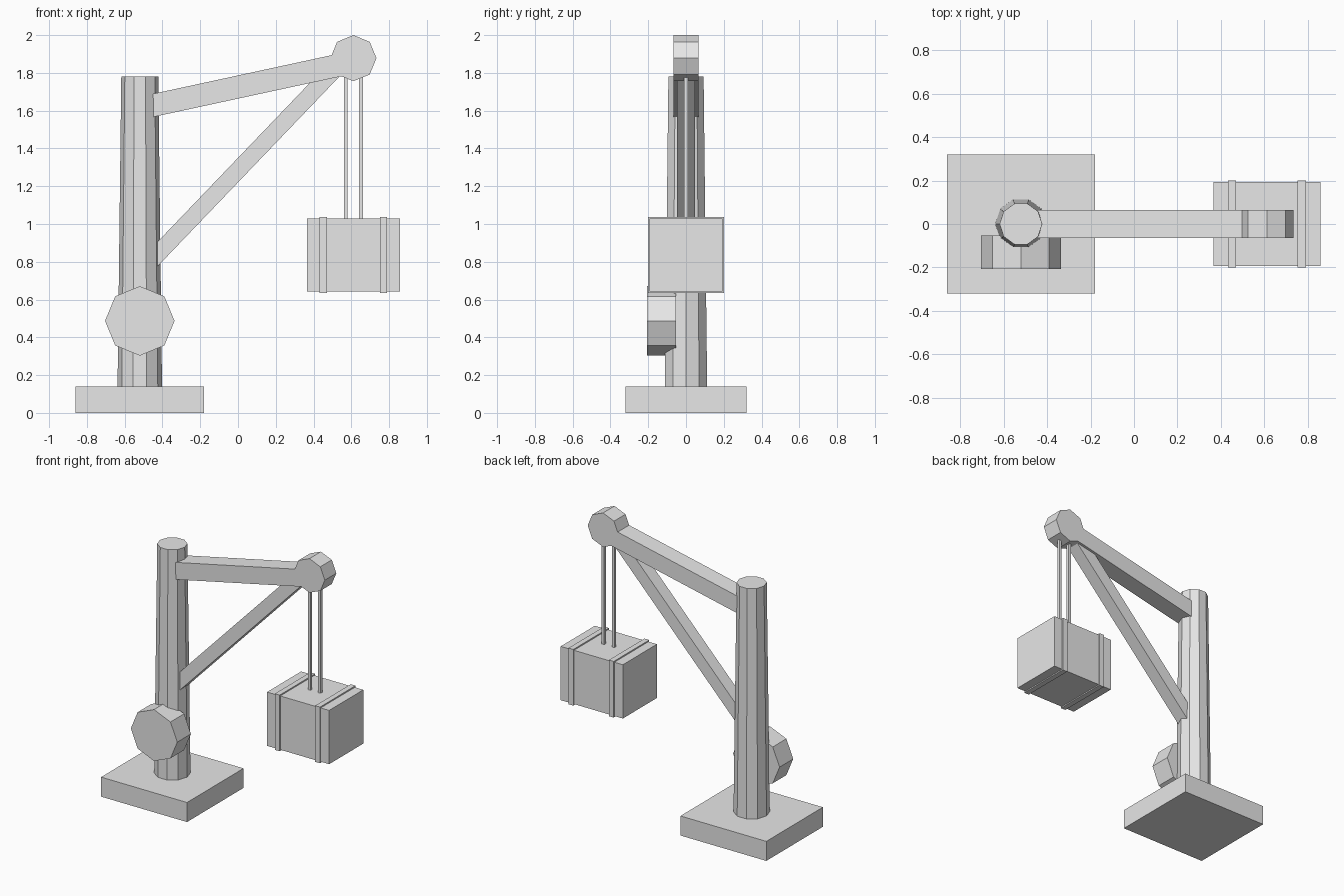
import bpy
import math
from mathutils import Vector

if "Cube" in bpy.data.objects:
    bpy.data.objects.remove(bpy.data.objects["Cube"])

GREY = (0.8, 0.8, 0.8, 1)
grey = bpy.data.materials.new("light_grey")
grey.use_nodes = True
grey.diffuse_color = GREY
grey.node_tree.nodes["Principled BSDF"].inputs["Base Color"].default_value = GREY


def finish(name):
    obj = bpy.context.object
    obj.name = obj.data.name = name
    obj.data.materials.append(grey)
    return obj


def box(name, low, high):
    low, high = Vector(low), Vector(high)
    bpy.ops.mesh.primitive_cube_add(size=1, location=(low + high) / 2)
    obj = finish(name)
    obj.data.transform(obj.matrix_basis.Diagonal((*(high - low), 1)))
    return obj


def beam(name, start, end, width, depth):
    """Rectangular beam between two (x, z) points in the plane y = 0."""
    dx, dz = end[0] - start[0], end[1] - start[1]
    half = math.hypot(dx, dz) / 2
    obj = box(name, (-half, -width / 2, -depth / 2), (half, width / 2, depth / 2))
    obj.location = ((start[0] + end[0]) / 2, 0, (start[1] + end[1]) / 2)
    obj.rotation_euler.y = -math.atan2(dz, dx)
    return obj


def wheel(name, x, z, radius, y_front, y_back):
    """Eight-sided drum with its axle along y and a corner pointing up."""
    bpy.ops.mesh.primitive_cylinder_add(
        vertices=8, radius=radius, depth=y_back - y_front,
        location=(x, (y_front + y_back) / 2, z), rotation=(math.pi / 2, 0, 0))
    return finish(name)


MAST_X, LOAD_X = -0.52, 0.611

# Foundation and tapered ten-sided mast
box("base_slab", (MAST_X - 0.34, -0.32, 0), (MAST_X + 0.34, 0.32, 0.14))
bpy.ops.mesh.primitive_cone_add(
    vertices=10, radius1=0.118, radius2=0.098, depth=1.66,
    location=(MAST_X, 0, 0.95), rotation=(0, 0, math.pi / 2))
finish("mast")

# Boom, diagonal brace, winch drum and pulley
beam("boom", (-0.5, 1.617), (0.6, 1.855), 0.13, 0.12)
beam("diagonal_brace", (-0.46, 0.805), (0.5, 1.807), 0.094, 0.09)
wheel("winch_drum", MAST_X, 0.487, 0.184, -0.207, -0.053)
wheel("boom_pulley", LOAD_X, 1.878, 0.122, -0.065, 0.065)

# Crate with two straps, hung from two ropes
box("crate", (LOAD_X - 0.246, -0.193, 0.643), (LOAD_X + 0.246, 0.193, 1.028))
for side, label in ((-1, "right"), (1, "left")):
    strap_x = LOAD_X + side * 0.16
    rope_x = LOAD_X + side * 0.04
    box(label + "_strap", (strap_x - 0.019, -0.201, 0.635),
        (strap_x + 0.019, 0.201, 1.037))
    box(label + "_rope", (rope_x - 0.01, -0.01, 1.0), (rope_x + 0.01, 0.01, 1.85))
